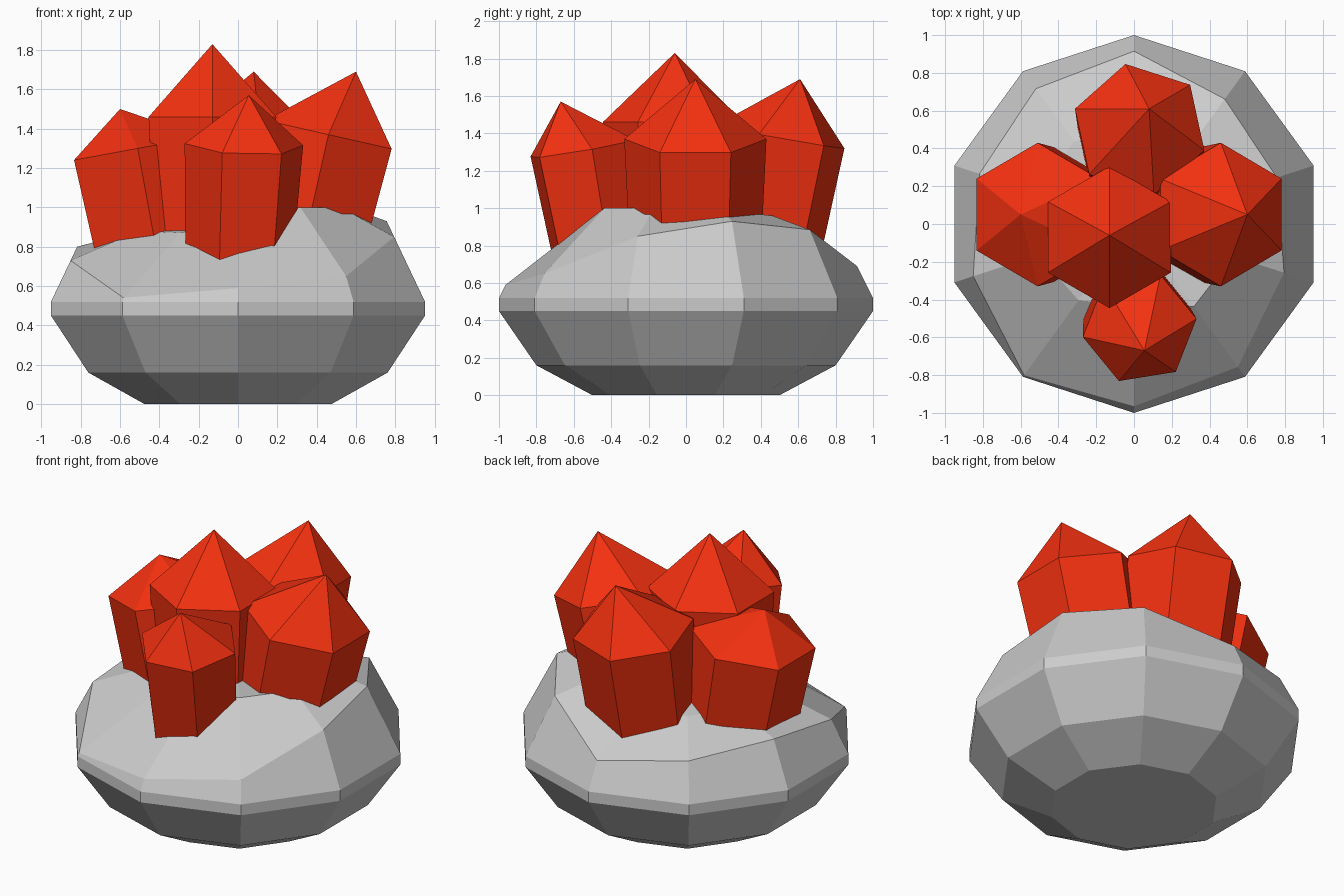
import bpy, bmesh
from math import sin, cos, radians
from mathutils import Vector

if "Cube" in bpy.data.objects:
    bpy.data.objects.remove(bpy.data.objects["Cube"])

red = bpy.data.materials.new("crystal_red")
red.diffuse_color = (0.9, 0.03, 0.005, 1)
red.use_nodes = True
red.node_tree.nodes["Principled BSDF"].inputs["Base Color"].default_value = red.diffuse_color


def loft(name, rings, tip=None, mat=None):
    """Skin a stack of vertex rings, closed below and by a tip above."""
    bm = bmesh.new()
    loops = [[bm.verts.new(p) for p in ring] for ring in rings]
    n = len(loops[0])
    bm.faces.new(loops[0][::-1])
    for a, b in zip(loops, loops[1:]):
        for i in range(n):
            j = (i + 1) % n
            bm.faces.new((a[i], a[j], b[j], b[i]))
    t = bm.verts.new(tip)
    for i in range(n):
        bm.faces.new((loops[-1][i], loops[-1][(i + 1) % n], t))
    bmesh.ops.recalc_face_normals(bm, faces=bm.faces)
    me = bpy.data.meshes.new(name)
    bm.to_mesh(me)
    bm.free()
    ob = bpy.data.objects.new(name, me)
    bpy.context.collection.objects.link(ob)
    if mat:
        me.materials.append(mat)
    return ob


# Rock: regular ten-sided bowl with an uneven broken rim and top
def deca(radii, heights):
    return [(r * cos(radians(18 + 36 * k)), r * sin(radians(18 + 36 * k)), z)
            for k, (r, z) in enumerate(zip(radii, heights))]


rings = [deca([r] * 10, [z] * 10)
         for r, z in ((0.5, 0), (0.8, 0.16), (1, 0.45), (1, 0.52))]
rim = [0.93, 0.885, 0.69, 0.75, 0.80, 0.73, 0.54, 0.59, 0.65, 0.85]
rings.append(deca([1 - (z - 0.52) / 2 for z in rim], rim))
rings.append(deca([0.62, 0.57, 0.52, 0.54, 0.54, 0.53, 0.5, 0.43, 0.54, 0.55],
                  [0.99, 0.96, 0.89, 0.88, 0.88, 0.88, 0.87, 0.95, 1.0, 1.0]))
loft("rock", rings, (0, 0, 0.96))


# Crystals: leaning six-sided prisms, wider at the shoulder, with pointed caps
def crystal(name, base, shoulder, apex, r0, r1, phase):
    base, shoulder = Vector(base), Vector(shoulder)
    rot = Vector((0, 0, 1)).rotation_difference(shoulder - base)
    hexes = []
    for c, r in ((base, r0), (shoulder, r1)):
        hexes.append([c + rot @ Vector((r * cos(radians(phase + 60 * k)),
                                        r * sin(radians(phase + 60 * k)), 0))
                      for k in range(6)])
    loft(name, hexes, apex, red)


crystal("crystal_centre", (-0.13, -0.07, 0.7), (-0.13, -0.07, 1.46), (-0.13, -0.06, 1.83), 0.33, 0.375, 30)
crystal("crystal_right", (0.32, 0.05, 0.75), (0.46, 0.05, 1.37), (0.6, 0.05, 1.69), 0.35, 0.38, 30)
crystal("crystal_left", (-0.40, 0.05, 0.7), (-0.51, 0.05, 1.30), (-0.6, 0.05, 1.5), 0.35, 0.38, 30)
crystal("crystal_back", (0.02, 0.38, 0.7), (0.03, 0.5, 1.38), (0.08, 0.61, 1.69), 0.33, 0.36, 42)
crystal("crystal_front", (0.0, -0.43, 0.62), (0.03, -0.55, 1.32), (0.055, -0.67, 1.57), 0.27, 0.305, 9)
